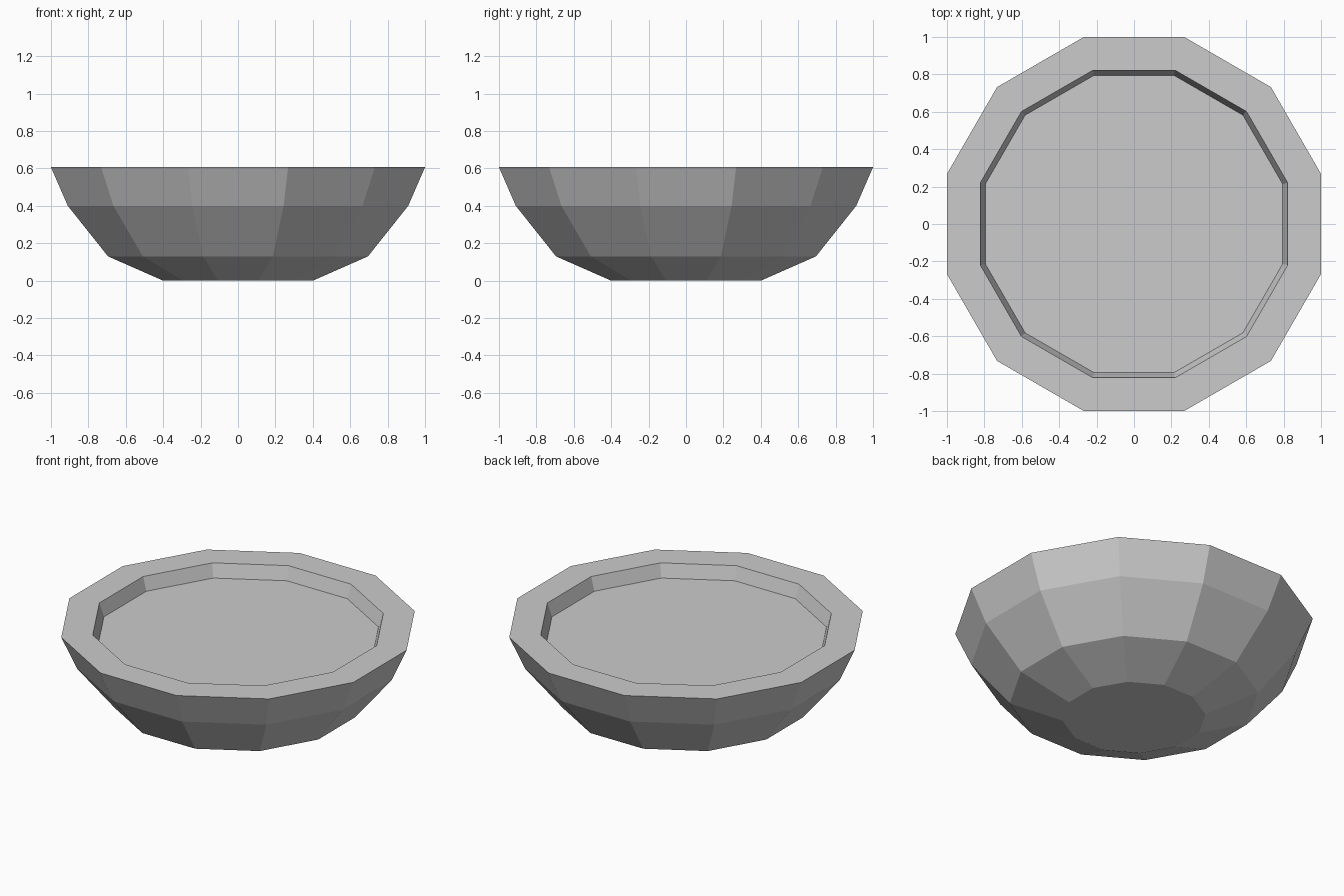
import bpy, bmesh, math

if "Cube" in bpy.data.objects:
    bpy.data.objects.remove(bpy.data.objects["Cube"])

SIDES = 12
FLAT = math.cos(math.pi / SIDES)  # flat-to-centre distance over corner radius


def lathe(name, profile):
    """Closed faceted solid from (flat distance, height) rings."""
    bm = bmesh.new()
    rings = []
    for dist, z in profile:
        r = dist / FLAT
        angles = [2 * math.pi * (i + 0.5) / SIDES for i in range(SIDES)]
        rings.append([bm.verts.new((r * math.cos(a), r * math.sin(a), z)) for a in angles])
    for low, high in zip(rings, rings[1:]):
        for i in range(SIDES):
            j = (i + 1) % SIDES
            bm.faces.new((low[i], low[j], high[j], high[i]))
    bm.faces.new(rings[0][::-1])
    bm.faces.new(rings[-1])
    bmesh.ops.recalc_face_normals(bm, faces=bm.faces)
    mesh = bpy.data.meshes.new(name)
    bm.to_mesh(mesh)
    bm.free()
    obj = bpy.data.objects.new(name, mesh)
    bpy.context.collection.objects.link(obj)
    return obj


# Bowl: foot, flaring outer wall, flat rim, then shallow recess with flat floor
lathe("bowl", [(0.40, 0.0), (0.695, 0.13), (0.91, 0.40), (1.0, 0.607),
               (0.822, 0.607), (0.795, 0.523)])
